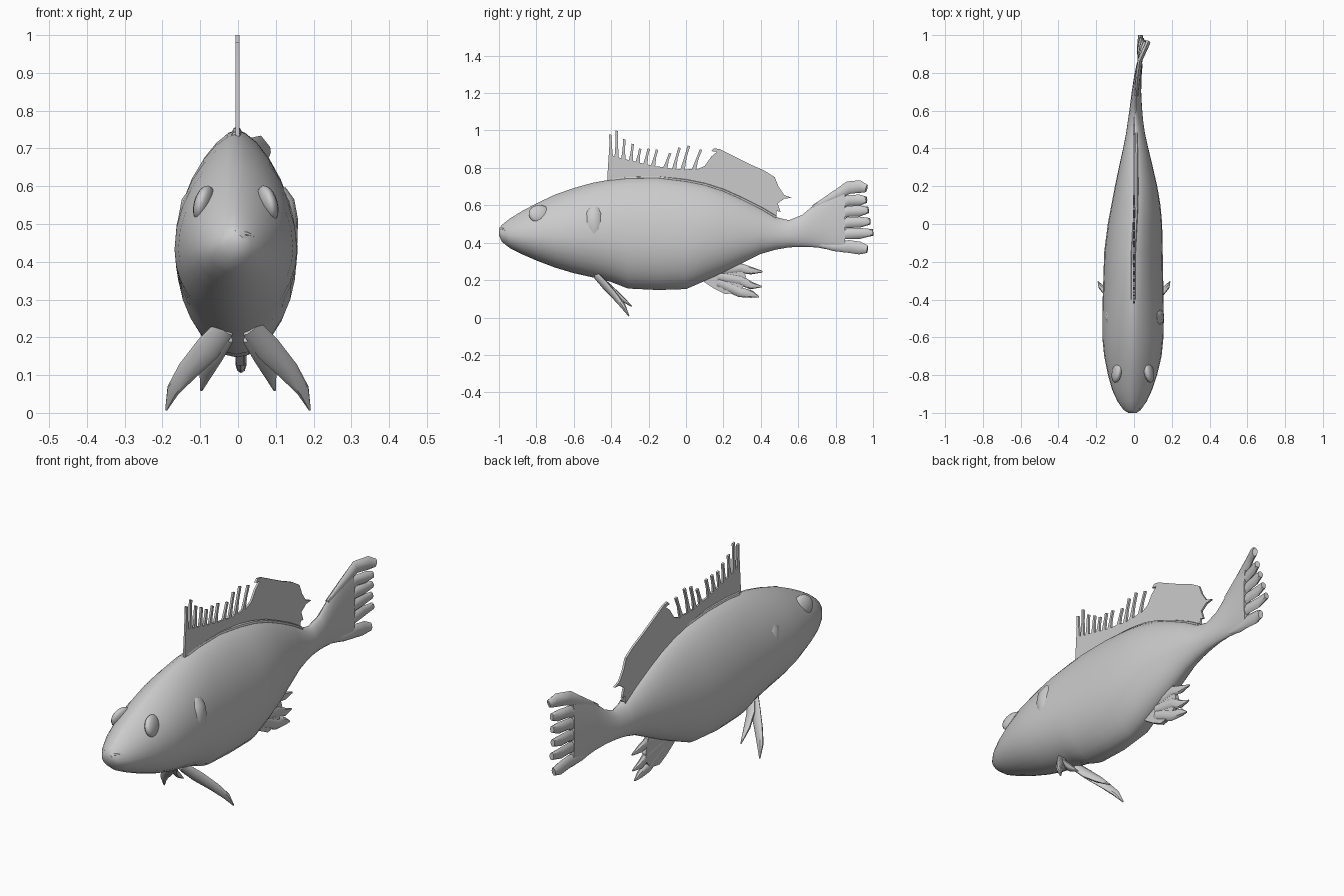
import bpy, bmesh
from math import sin, cos, pi, copysign, radians
from mathutils import Vector


def finish(name, bm, angle=40):
    bmesh.ops.recalc_face_normals(bm, faces=bm.faces)
    me = bpy.data.meshes.new(name)
    bm.to_mesh(me)
    bm.free()
    ob = bpy.data.objects.new(name, me)
    bpy.context.collection.objects.link(ob)
    bpy.context.view_layer.objects.active = ob
    bpy.ops.object.select_all(action='DESELECT')
    ob.select_set(True)
    bpy.ops.object.shade_smooth_by_angle(angle=radians(angle))
    return ob


def loft(name, rings):
    bm = bmesh.new()
    rows = [[bm.verts.new(p) for p in r] for r in rings]
    n = len(rows[0])
    for a, b in zip(rows, rows[1:]):
        for i in range(n):
            j = (i + 1) % n
            bm.faces.new((a[i], a[j], b[j], b[i]))
    bm.faces.new(rows[0])
    bm.faces.new(rows[-1])
    return finish(name, bm)


def blade(name, path, wide, thick, side=1):
    """Tapered flat ray along (x, y, z, half width) points."""
    pts = [Vector(p[:3]) for p in path]
    rings = []
    for i, p in enumerate(pts):
        t = (pts[min(i + 1, len(pts) - 1)] - pts[max(i - 1, 0)]).normalized()
        w = Vector(wide)
        w = (w - t * w.dot(t)).normalized()
        d = t.cross(w)
        hw = path[i][3]
        ring = []
        for k in range(8):
            a = 2 * pi * k / 8
            q = p + w * hw * cos(a) + d * min(thick, hw) * sin(a)
            ring.append((q.x * side, q.y, q.z))
        rings.append(ring)
    return loft(name, rings)


def sheet(name, outline, thick, x=0.0):
    """Thin fin cut from a (y, z) outline."""
    bm = bmesh.new()
    f = bm.faces.new([bm.verts.new((x - thick / 2, y, z)) for y, z in outline])
    new = bmesh.ops.extrude_face_region(bm, geom=[f])['geom']
    verts = [v for v in new if isinstance(v, bmesh.types.BMVert)]
    bmesh.ops.translate(bm, verts=verts, vec=(thick, 0, 0))
    bmesh.ops.triangulate(bm, faces=bm.faces)
    return finish(name, bm, 20)


# body: y, bottom, top, half width, sideways offset
sections = [
    (-1.0, .44, .475, .022, -.008), (-.985, .405, .495, .045, -.01),
    (-.94, .37, .53, .077, -.01), (-.88, .34, .567, .105, -.01),
    (-.8, .305, .61, .13, -.008), (-.7, .267, .657, .152, -.006),
    (-.6, .237, .692, .162, -.006), (-.5, .215, .72, .163, -.005),
    (-.4, .19, .738, .161, -.005), (-.31, .155, .748, .159, -.004),
    (-.15, .147, .75, .155, -.003), (0, .152, .732, .144, .005),
    (.1, .195, .712, .13, .01), (.2, .24, .68, .112, .011),
    (.3, .29, .635, .09, .01), (.4, .34, .585, .067, .009),
    (.48, .363, .537, .05, .008), (.55, .375, .52, .04, .008),
    (.62, .378, .548, .032, .01), (.7, .375, .615, .025, .013),
    (.78, .36, .672, .02, .02), (.85, .347, .715, .016, .03)]
rings = []
for y, lo, hi, hw, cx in sections:
    zc = lo + .43 * (hi - lo)
    ring = []
    for k in range(28):
        c, s = cos(2 * pi * k / 28), sin(2 * pi * k / 28)
        power = 1.3 if s > 0 else 1.08
        ring.append((cx + hw * copysign(abs(c) ** power, c), y,
                     zc + s * ((hi - zc) if s > 0 else (zc - lo))))
    rings.append(ring)
loft("body", rings)

# tail rays fanning out of the tail stem: mid z, tip y, tip z, tip x
for i, (zm, yt, zt, xt) in enumerate([
        (.69, .965, .69, .075), (.625, .965, .63, .06), (.565, .975, .575, .05),
        (.505, .985, .515, .04), (.445, 1.0, .455, .035), (.377, .97, .365, .045)]):
    hw = .034 if i in (0, 5) else .029
    blade(f"tail_ray_{i}", [(.012, .68, .495 + (zm - .535) * .62, .01),
                            (.022, .79, .515 + (zm - .535) * .86, hw * .7),
                            (.032, .87, zm + (.003 if i else .005), hw),
                            (xt * .8, .93, zm * .5 + zt * .5 + (.0 if i else .01), hw),
                            (xt, yt, zt, hw * .6)], (0, 0, 1), .013)

# dorsal fin: spiny front, soft rounded rear
spines = [(-.405, .98), (-.37, 1.0), (-.33, .955), (-.285, .93), (-.245, .905),
          (-.20, .905), (-.155, .90), (-.085, .88), (-.035, .91), (.015, .92), (.08, .90)]
outline = [(-.42, .70), (-.42, .76)]
for i, (y, z) in enumerate(spines):
    lean = .008 + .004 * i
    floor = .87 - .075 * min(1, i / 8)
    mid = (floor + z) / 2
    outline += [(y - lean, floor), (y - lean * .55, mid), (y - .006, z),
                (y + .007, z - .004), (y - lean * .55 + .013, mid), (y - lean + .022, floor - .005)]
outline += [(.10, .81), (.135, .86), (.165, .885), (.135, .89), (.15, .905), (.18, .90),
            (.24, .87), (.34, .82), (.42, .785), (.475, .75), (.495, .70), (.525, .655),
            (.565, .64), (.525, .635), (.49, .61), (.505, .565), (.485, .57), (.48, .51),
            (.3, .59), (.1, .67), (-.15, .71)]
sheet("dorsal_fin", outline, .01, -.001)

# raised ridge at the foot of the dorsal fin
blade("dorsal_ridge", [(s[4], s[0], s[2] - .004, .012) for s in sections[8:17]], (1, 0, 0), .011)

# anal fin with ragged rays
sheet("anal_fin_web", [(.06, .24), (.09, .195), (.15, .155), (.21, .125), (.28, .135),
                       (.31, .17), (.32, .22), (.30, .285), (.30, .32), (.18, .30)], .02, .006)
for i, (y, z) in enumerate([(.39, .11), (.405, .165), (.41, .245)]):
    blade(f"anal_fin_ray_{i}", [(.008, .17, .19 + .03 * i, .026),
                                (.008, .29, .135 + .065 * i, .027),
                                (.008, .35, (.125, .17, .25)[i], .02),
                                (.008, y, z, .004)], (0, 0, 1), .014)

# paired parts
for side, tag in ((1, "right"), (-1, "left")):
    # forked belly fins
    blade(f"{tag}_belly_fin_outer", [(.035, -.48, .225, .028), (.08, -.43, .17, .035),
                                     (.135, -.375, .11, .028), (.172, -.335, .06, .018),
                                     (.19, -.305, .008, .003)], (.7, .1, .6), .013, side)
    blade(f"{tag}_belly_fin_inner", [(.035, -.46, .205, .028), (.066, -.412, .158, .031),
                                     (.085, -.355, .11, .021), (.097, -.29, .06, .003)],
          (.7, .1, .6), .013, side)
    # gill flap
    blade(f"{tag}_gill_flap", [(.135, -.485, .425, .022), (.143, -.492, .45, .035),
                               (.145, -.493, .51, .039), (.136, -.493, .56, .038),
                               (.115, -.488, .588, .026)], (0, 1, 0), .014, side)
    # eye
    bm = bmesh.new()
    bmesh.ops.create_uvsphere(bm, u_segments=16, v_segments=10, radius=1)
    eye = finish(f"{tag}_eye", bm)
    eye.scale = (.025, .06, .05)
    eye.location = (side * .084 - .006, -.782, .553)
    eye.rotation_euler = (0, side * -.25, side * .2)

# lips
for tag, z in (("upper", .474), ("lower", .452)):
    blade(f"{tag}_lip", [(-.055, -.962, z - .008, .006), (-.035, -.98, z - .002, .01),
                         (-.008, -.988, z, .011), (.019, -.98, z - .002, .01),
                         (.039, -.962, z - .008, .006)], (0, 0, 1), .011)
